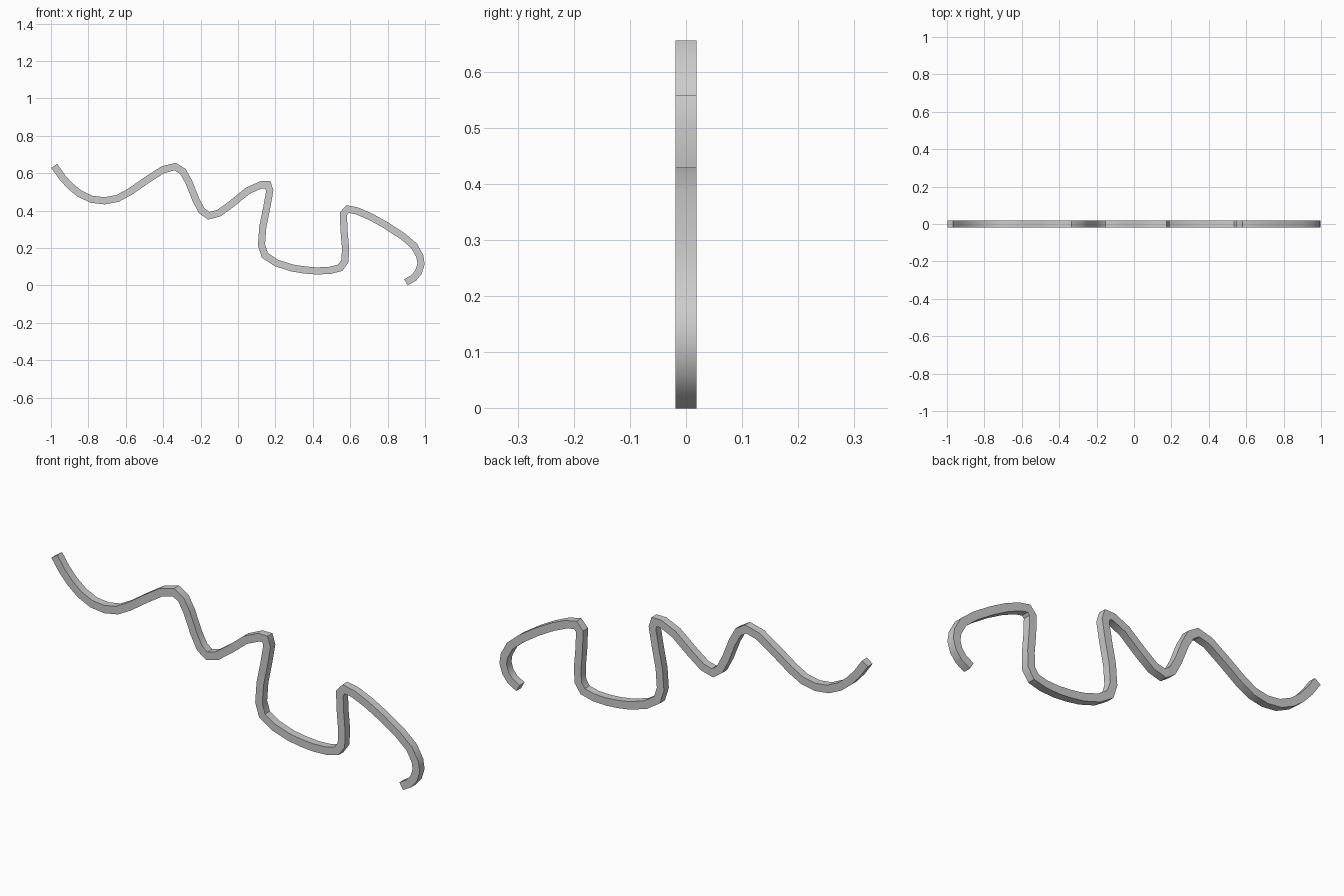
import bpy, bmesh, math
from mathutils import Vector

if "Cube" in bpy.data.objects:
    bpy.data.objects.remove(bpy.data.objects["Cube"])

R = 0.019  # half width of the square bar

# centre line of the bent bar, (x, z)
PATH = [
    (-.984, .642), (-.943, .583), (-.90, .535), (-.848, .493), (-.784, .463), (-.714, .455),
    (-.645, .468), (-.58, .503), (-.495, .562), (-.404, .621), (-.338, .638), (-.296, .612),
    (-.265, .556), (-.228, .463), (-.196, .402), (-.158, .375), (-.104, .389), (-.035, .439),
    (.051, .509), (.123, .541), (.158, .541), (.168, .509), (.152, .418), (.131, .316),
    (.124, .22), (.142, .163), (.203, .123), (.287, .096), (.356, .085), (.42, .08),
    (.489, .083), (.545, .097), (.571, .134), (.573, .209), (.565, .30), (.562, .386),
    (.585, .411), (.635, .401), (.709, .369), (.79, .324), (.88, .265), (.94, .214),
    (.971, .158), (.977, .117), (.964, .075), (.938, .043), (.896, .019),
]

pts = [Vector(p) for p in PATH]
dirs = [(b - a).normalized() for a, b in zip(pts, pts[1:])]

# sweep a square section along the path with mitred corners
bm = bmesh.new()
rings = []
for i, p in enumerate(pts):
    d0, d1 = dirs[max(i - 1, 0)], dirs[min(i, len(dirs) - 1)]
    t = (d0 + d1).normalized()
    n = Vector((-t.y, t.x)) * (R / max(t.dot(d0), .6))
    rings.append([bm.verts.new((p.x + s * n.x, y, p.y + s * n.y))
                  for s, y in ((1, -R), (1, R), (-1, R), (-1, -R))])
for a, b in zip(rings, rings[1:]):
    for k in range(4):
        j = (k + 1) % 4
        bm.faces.new((a[k], a[j], b[j], b[k]))
bm.faces.new(rings[0])
bm.faces.new(rings[-1])
bmesh.ops.recalc_face_normals(bm, faces=bm.faces)

# centre on x and rest on the ground
xs = [v.co.x for v in bm.verts]
shift = Vector((-(min(xs) + max(xs)) / 2, 0, -min(v.co.z for v in bm.verts)))
bmesh.ops.translate(bm, verts=bm.verts, vec=shift)

mesh = bpy.data.meshes.new("bent_bar")
bm.to_mesh(mesh)
bm.free()
bar = bpy.data.objects.new("bent_bar", mesh)
bpy.context.collection.objects.link(bar)
bpy.context.view_layer.objects.active = bar
bar.select_set(True)
bpy.ops.object.shade_smooth_by_angle(angle=math.radians(35))
